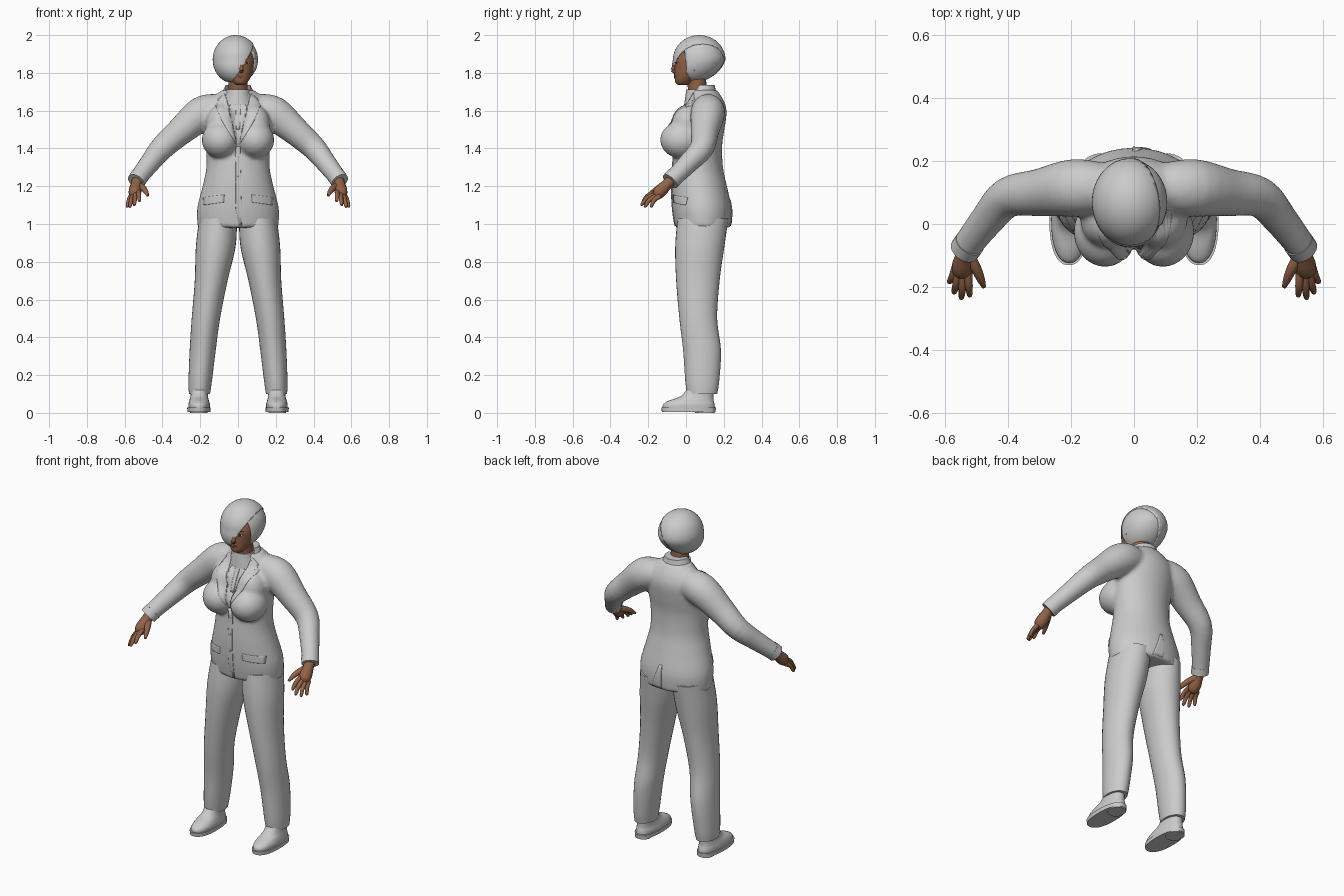
import bpy, bmesh, math
from mathutils import Vector, Matrix

if "Cube" in bpy.data.objects:
    bpy.data.objects.remove(bpy.data.objects["Cube"])


def material(name, color):
    m = bpy.data.materials.new(name)
    m.use_nodes = True
    m.diffuse_color = (*color, 1)
    m.node_tree.nodes["Principled BSDF"].inputs["Base Color"].default_value = (*color, 1)
    return m


GREY = material("pale grey", (0.6, 0.6, 0.6))
SKIN = material("brown skin", (0.29, 0.125, 0.065))
DARK = material("dark brown", (0.04, 0.02, 0.015))
LIP = material("lip", (0.22, 0.07, 0.045))


def finish(name, bm, mat, angle=50):
    bmesh.ops.recalc_face_normals(bm, faces=bm.faces)
    mesh = bpy.data.meshes.new(name)
    bm.to_mesh(mesh)
    bm.free()
    ob = bpy.data.objects.new(name, mesh)
    bpy.context.collection.objects.link(ob)
    mesh.materials.append(mat)
    bpy.ops.object.select_all(action="DESELECT")
    ob.select_set(True)
    bpy.context.view_layer.objects.active = ob
    bpy.ops.object.shade_smooth_by_angle(angle=math.radians(angle))
    return ob


def spline(rows, steps):
    """Smooth interpolation through rows of any width."""
    p = [Vector(r) for r in rows]
    p = [p[0]] + p + [p[-1]]
    out = []
    for a, b, c, d in zip(p, p[1:], p[2:], p[3:]):
        for i in range(steps):
            t = i / steps
            out.append(b + (c - a) * (t / 2) + (a * 2 - b * 5 + c * 4 - d) * (t * t / 2)
                       + (b * 3 - a - c * 3 + d) * (t ** 3 / 2))
    return out + [p[-1]]


def skin_rings(bm, rings):
    loops = [[bm.verts.new(v) for v in ring] for ring in rings]
    n = len(loops[0])
    for a, b in zip(loops, loops[1:]):
        for i in range(n):
            j = (i + 1) % n
            bm.faces.new((a[i], a[j], b[j], b[i]))
    bm.faces.new(loops[0])
    bm.faces.new(loops[-1])


def loft(bm, rows, steps=4, n=32, side=1, power=1.0):
    """Stacked level ovals: height, centre x, centre y, radius x, radius y."""
    def bend(v):
        return math.copysign(abs(v) ** power, v)
    turns = [math.tau * i / n for i in range(n)]
    skin_rings(bm, [[(side * (cx + rx * bend(math.cos(t))), cy + ry * bend(math.sin(t)), z)
                     for t in turns] for z, cx, cy, rx, ry in spline(rows, steps)])


def tube(bm, rows, side=1, steps=4, n=16):
    """Round limb along a path: x, y, z, radius."""
    pts = spline(rows, steps)
    rings = []
    for i, p in enumerate(pts):
        way = (pts[min(i + 1, len(pts) - 1)] - pts[max(i - 1, 0)]).to_3d()
        rot = way.to_track_quat("Z", "Y").to_matrix()
        rings.append([(rot @ Vector((math.cos(math.tau * k / n), math.sin(math.tau * k / n), 0))
                       * p[3] + p.to_3d()) * 1 for k in range(n)])
    skin_rings(bm, [[(side * v.x, v.y, v.z) for v in r] for r in rings])


def ball(bm, centre, radii, seg=32):
    m = Matrix.Translation(centre) @ Matrix.Diagonal((*radii, 1))
    return bmesh.ops.create_uvsphere(bm, u_segments=seg, v_segments=seg // 2, radius=1, matrix=m)


def plate(name, outline, target, back=False, side=1, mat=GREY, thick=0.007):
    """Thin cloth piece laid on the target from the front or the back."""
    bm = bmesh.new()
    bm.faces.new([bm.verts.new((side * x, 0.6 if back else -0.6, z)) for x, z in outline])
    bmesh.ops.triangulate(bm, faces=bm.faces)
    for _ in range(3):
        bmesh.ops.subdivide_edges(bm, edges=bm.edges, cuts=1, use_grid_fill=True)
    ob = finish(name, bm, mat)
    w = ob.modifiers.new("lay", "SHRINKWRAP")
    w.target, w.wrap_method, w.use_project_y = target, "PROJECT", True
    w.use_positive_direction, w.use_negative_direction = not back, back
    s = ob.modifiers.new("thickness", "SOLIDIFY")
    s.thickness, s.offset = thick, 0
    return ob


# Jacket: body, bust and sleeves fused into one cloth surface
bm = bmesh.new()
loft(bm, [(.98, 0, .09, .214, .147), (1.08, 0, .085, .217, .157), (1.2, 0, .07, .188, .147),
          (1.3, 0, .062, .168, .134), (1.42, 0, .065, .17, .127), (1.52, 0, .08, .178, .127),
          (1.6, 0, .1, .17, .115), (1.66, 0, .105, .14, .092), (1.71, 0, .095, .085, .068)])
for s in (1, -1):
    ball(bm, (s * .092, -.025, 1.445), (.1, .112, .098))
    ball(bm, (s * .085, .01, 1.53), (.085, .085, .1))
    tube(bm, [(.1, .115, 1.61, .08), (.19, .115, 1.585, .092), (.3, .1, 1.495, .076),
              (.4, .085, 1.405, .065), (.465, .015, 1.325, .055), (.535, -.075, 1.235, .047)], s, n=24)
jacket = finish("jacket", bm, GREY)
r = jacket.modifiers.new("fuse", "REMESH")
r.mode, r.voxel_size, r.use_smooth_shade = "VOXEL", 0.011, True
f = jacket.modifiers.new("soften", "SMOOTH")
f.factor, f.iterations = 0.5, 6

# Jacket details
for s, tag in ((1, "left"), (-1, "right")):
    plate(tag + "_lapel", [(.008, 1.42), (.085, 1.545), (.118, 1.625), (.09, 1.635), (.105, 1.66),
                           (.07, 1.69), (.045, 1.6)], jacket, side=s)
    plate(tag + "_pocket_flap", [(.075, 1.115), (.18, 1.1), (.182, 1.14), (.072, 1.155)], jacket, side=s)
    plate(tag + "_shirt_collar", [(.008, 1.68), (.05, 1.615), (.062, 1.685), (.045, 1.7)], jacket, side=s)
plate("front_edge", [(-.012, 1.08), (.008, .99), (.02, .99), (.012, 1.41), (-.012, 1.41)], jacket)
plate("shirt_placket", [(-.01, 1.5), (.01, 1.5), (.014, 1.66), (-.014, 1.66)], jacket, thick=0.005)
plate("back_vent_flap", [(-.005, .99), (.06, .99), (.012, 1.13), (-.005, 1.13)], jacket, back=True)
for z in (1.16, 1.26, 1.36):
    plate("button", [(.008 * math.cos(a), z + .008 * math.sin(a))
                     for a in (math.tau * i / 10 for i in range(10))], jacket, thick=0.0095)

# Jacket collar standing round the neck
bm = bmesh.new()
loft(bm, [(1.66, 0, .1, .105, .08), (1.7, 0, .09, .082, .07), (1.735, 0, .09, .066, .062)])
bmesh.ops.bisect_plane(bm, geom=bm.verts[:] + bm.edges[:] + bm.faces[:], plane_co=(0, .05, 1.7),
                       plane_no=(0, -1, .55), clear_outer=True)
finish("jacket_collar", bm, GREY)
bm = bmesh.new()
loft(bm, [(1.63, 0, .065, .085, .075), (1.68, 0, .06, .066, .063), (1.712, 0, .06, .06, .058)])
finish("shirt_neckband", bm, GREY)

for s, tag in ((1, "left"), (-1, "right")):
    # Cuff
    bm = bmesh.new()
    tube(bm, [(.522, -.06, 1.252, .049), (.539, -.084, 1.226, .048)], s, n=24)
    finish(tag + "_cuff", bm, GREY)

    # Hand: wrist and palm, then fingers fanned from the knuckles
    bm = bmesh.new()
    tube(bm, [(.53, -.07, 1.24, .03), (.538, -.1, 1.21, .029), (.544, -.13, 1.18, .034),
              (.548, -.152, 1.158, .03), (.55, -.165, 1.148, .016)], s)
    tube(bm, [(.53, -.095, 1.205, .02), (.503, -.14, 1.19, .017), (.487, -.175, 1.17, .013),
              (.477, -.2, 1.15, .007)], s)
    for root, tip in (((.527, -.155, 1.17), (.522, -.232, 1.12)), ((.542, -.16, 1.158), (.549, -.24, 1.1)),
                      ((.557, -.152, 1.15), (.573, -.222, 1.09)), ((.566, -.138, 1.148), (.588, -.188, 1.09))):
        a, b = Vector(root), Vector(tip)
        mid = a.lerp(b, .5) + Vector((0, -.005, .008))
        tube(bm, [(*a, .014), (*mid, .012), (*a.lerp(b, .9), .009), (*b, .004)], s, n=10)
    finish(tag + "_hand", bm, SKIN)

    # Trouser leg
    bm = bmesh.new()
    loft(bm, [(.1, .204, .085, .056, .08), (.17, .2, .086, .062, .09), (.33, .187, .085, .069, .1),
              (.5, .17, .065, .075, .1), (.7, .142, .063, .087, .115), (.88, .118, .073, .105, .13),
              (1.03, .105, .09, .1, .135)], 6, side=s)
    finish(tag + "_trouser_leg", bm, GREY)

    # Shoe: upper, sole and heel
    bm = bmesh.new()
    loft(bm, [(.02, .206, .015, .056, .138), (.045, .206, .015, .057, .136), (.065, .206, .028, .052, .118),
              (.09, .205, .06, .046, .085), (.14, .204, .08, .044, .066)], side=s, power=.88)
    finish(tag + "_shoe", bm, GREY)
    bm = bmesh.new()
    loft(bm, [(.006, .207, .014, .061, .142), (.028, .207, .014, .062, .145)], 1, side=s, power=.85)
    loft(bm, [(0, .207, .1, .046, .052), (.02, .207, .1, .046, .054)], 1, side=s, power=.8)
    finish(tag + "_shoe_sole", bm, GREY, 30)

# Neck, head, nose and ear
bm = bmesh.new()
loft(bm, [(1.64, 0, .07, .056, .056), (1.72, 0, .06, .05, .05), (1.8, 0, .05, .052, .055)])
finish("neck", bm, SKIN)
bm = bmesh.new()
loft(bm, [(1.735, .012, -.015, .018, .022), (1.748, .012, -.012, .036, .044), (1.78, .011, .006, .058, .066),
          (1.83, .01, .035, .076, .095), (1.88, .008, .045, .082, .102), (1.94, .005, .055, .07, .08)])
tube(bm, [(.016, -.055, 1.86, .007), (.018, -.066, 1.83, .009), (.018, -.07, 1.815, .011),
          (.017, -.058, 1.806, .009)])
ball(bm, (.085, .045, 1.835), (.012, .02, .03), 16)
head = finish("head", bm, SKIN)

# Painted face: brows, eyes and mouth
for x in (.046, -.018):
    plate("eye", [(x - .015, 1.85), (x, 1.858), (x + .015, 1.852), (x, 1.846)], head, mat=GREY, thick=.004)
    plate("iris", [(x - .005, 1.848), (x + .005, 1.848), (x + .005, 1.857), (x - .005, 1.857)], head,
          mat=DARK, thick=.006)
    plate("brow", [(x - .018, 1.871), (x, 1.878), (x + .02, 1.873), (x, 1.873)], head, mat=DARK, thick=.004)
plate("mouth", [(-.006, 1.782), (.014, 1.774), (.034, 1.782), (.02, 1.789), (.008, 1.789)], head,
      mat=LIP, thick=.006)


# Hair: a swept fringe layer over a shorter side layer
def hair(name, scale, cuts, keep):
    bm = bmesh.new()
    ball(bm, (-.012, .07, 1.87), (.122 * scale, .139 * scale, .13 * scale), 48)
    for v in bm.verts:
        v.co.y -= max(0, 1.87 - v.co.z) * .3
    for co, no in cuts:
        bmesh.ops.bisect_plane(bm, geom=bm.verts[:] + bm.edges[:] + bm.faces[:], plane_co=co, plane_no=no)
    away = [f for f in bm.faces if not keep(f.calc_center_median())]
    bmesh.ops.delete(bm, geom=away, context="FACES")
    ob = finish(name, bm, GREY)
    s = ob.modifiers.new("thickness", "SOLIDIFY")
    s.thickness, s.offset = 0.012, -1


sweep = (Vector((-.02, -.07, 1.76)), Vector((.105, 0, .165)).cross(Vector((0, .2, .05))))
sides = (Vector((.1, 0, 1.85)), Vector((0, 1, .12)))
nape = (Vector((0, .07, 1.76)), Vector((0, -.12, 1)))


def above(p, plane):
    return (p - plane[0]).dot(plane[1]) > 0


hair("swept_hair", 1.0, (sweep, nape), lambda p: above(p, sweep) and above(p, nape))
hair("side_hair", 0.965, (sides, nape), lambda p: above(p, sides) and above(p, nape))
